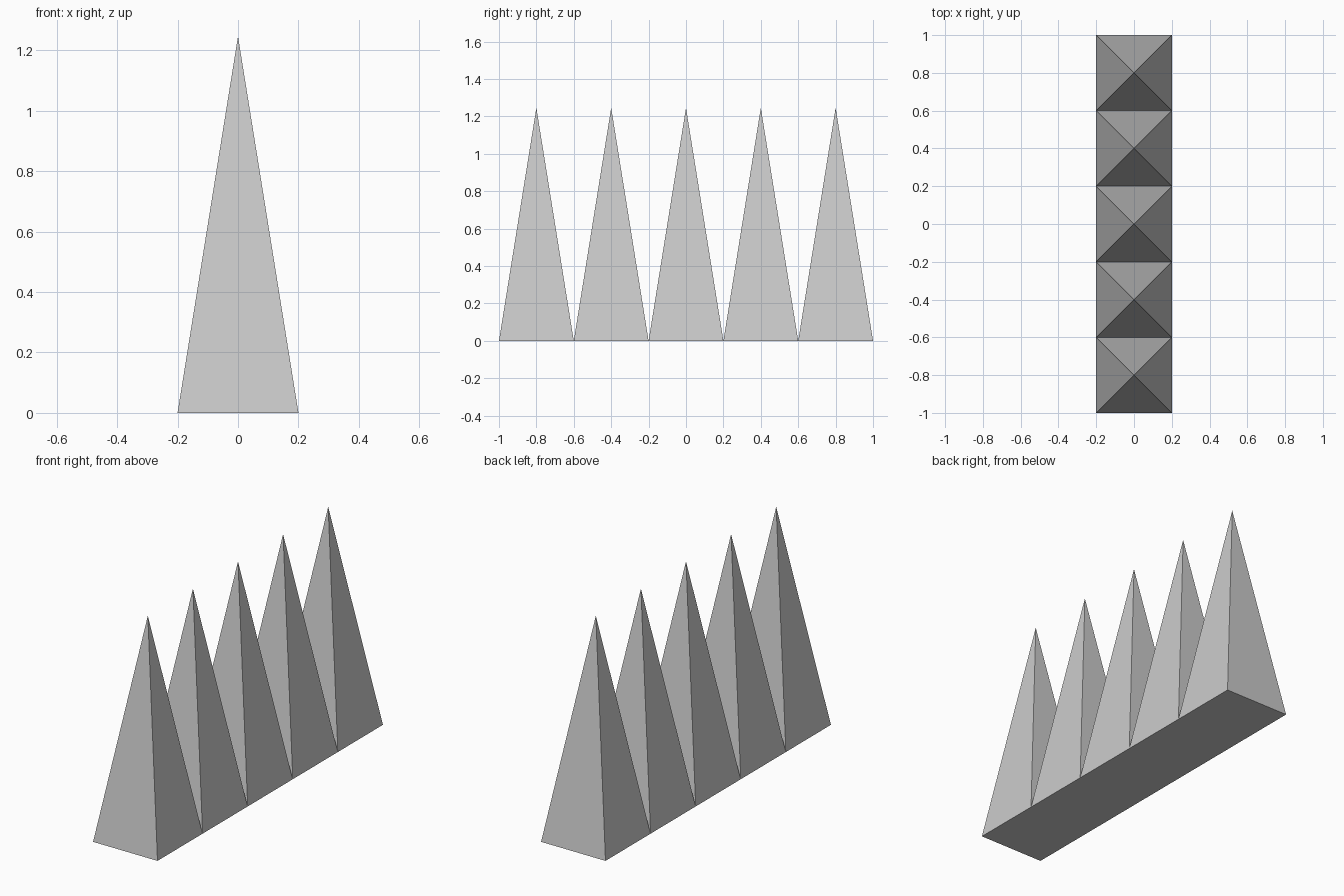
import bpy
import math

if "Cube" in bpy.data.objects:
    bpy.data.objects.remove(bpy.data.objects["Cube"])

COUNT = 5        # spikes in the row
SIDE = 0.4       # square base width
HEIGHT = 1.246


# Four-sided spike standing on the ground
def add_spike(index):
    y = (index - (COUNT - 1) / 2) * SIDE
    bpy.ops.mesh.primitive_cone_add(
        vertices=4, radius1=SIDE / math.sqrt(2), radius2=0, depth=HEIGHT,
        location=(0, y, HEIGHT / 2), rotation=(0, 0, math.pi / 4))
    spike = bpy.context.object
    spike.name = f"spike_{index + 1}"
    bpy.ops.object.transform_apply(location=False, rotation=True, scale=True)


# Row of spikes touching at their base edges
for i in range(COUNT):
    add_spike(i)
